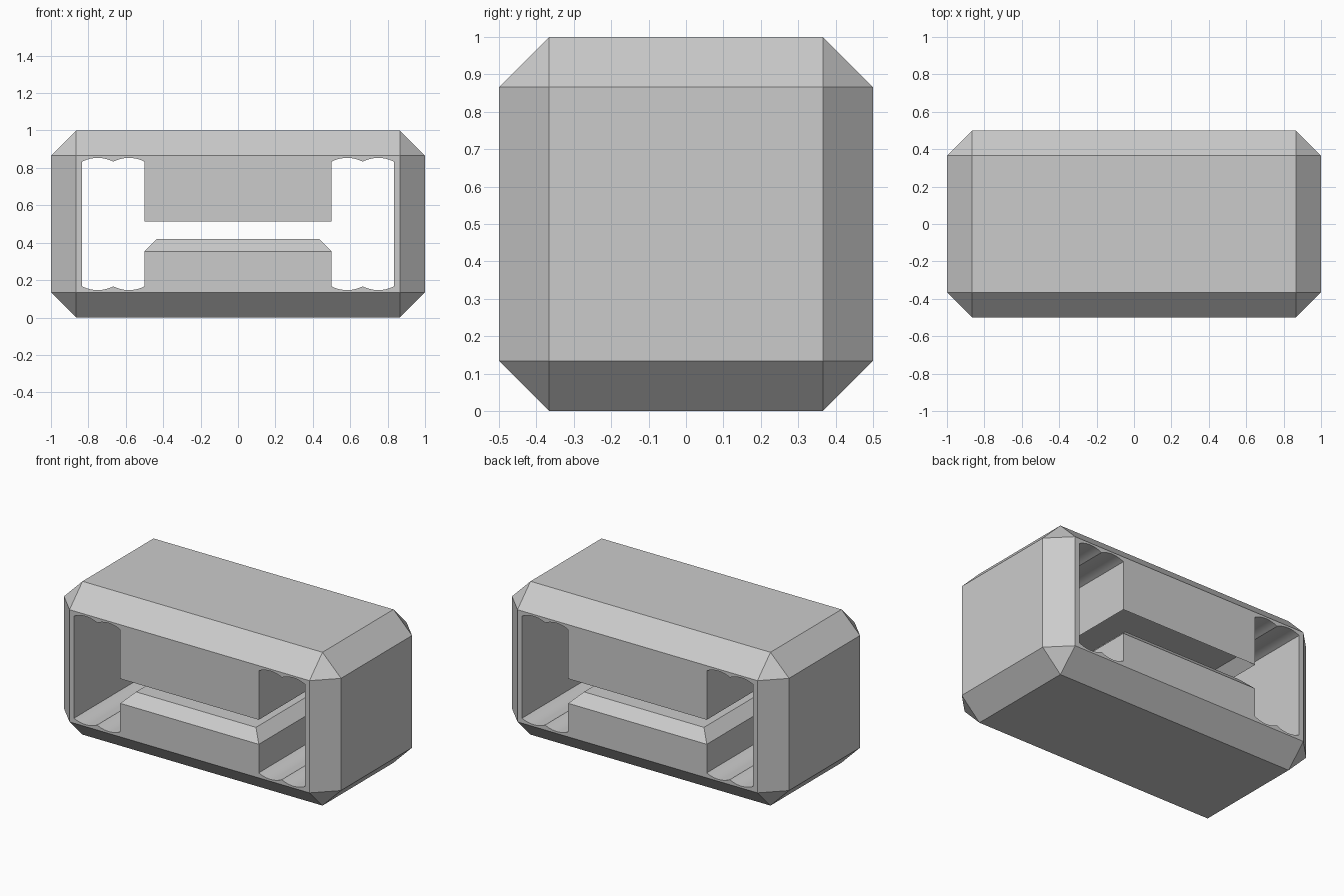
import bpy, bmesh, math

if "Cube" in bpy.data.objects:
    bpy.data.objects.remove(bpy.data.objects["Cube"], do_unlink=True)

WALL = 1 / 6            # wall thickness
CHAMFER = 0.134         # outer edge cut
TIP = 0.067             # block edge cut
HALF_GAP = 0.08
DIP = 0.02              # groove depth

grey = bpy.data.materials.new("plain_grey")
grey.use_nodes = True
grey.diffuse_color = (0.6, 0.6, 0.6, 1)
grey.node_tree.nodes["Principled BSDF"].inputs["Base Color"].default_value = grey.diffuse_color


def finish(name, bm):
    bmesh.ops.recalc_face_normals(bm, faces=bm.faces)
    mesh = bpy.data.meshes.new(name)
    bm.to_mesh(mesh)
    bm.free()
    mesh.materials.append(grey)
    obj = bpy.data.objects.new(name, mesh)
    bpy.context.collection.objects.link(obj)
    return obj


def box(x0, x1, y0, y1, z0, z1):
    bm = bmesh.new()
    bmesh.ops.create_cube(bm, size=1)
    for v in bm.verts:
        v.co = (x1 if v.co.x > 0 else x0,
                y1 if v.co.y > 0 else y0,
                z1 if v.co.z > 0 else z0)
    return bm


def bevel(bm, edges, width):
    bmesh.ops.bevel(bm, geom=edges, offset=width, offset_type='OFFSET',
                    segments=1, affect='EDGES')


# Outer shell with every edge chamfered
bm = box(-1, 1, -0.5, 0.5, 0, 1)
bevel(bm, bm.edges[:], CHAMFER)
frame = finish("frame", bm)

# Opening outline: flat in the middle, two round grooves at each end
half = 1 - WALL
groove = (half - 0.5) / 2
radius = (groove ** 2 / 4 + DIP ** 2) / (2 * DIP)
steps = 12


def arc(start):
    points = []
    for i in range(steps):
        dx = groove * (i / steps - 0.5)
        points.append((start + groove * i / steps,
                       WALL - DIP + radius - math.sqrt(radius ** 2 - dx ** 2)))
    return points


floor = (arc(-half) + arc(-half + groove) + [(-0.5, WALL)]
         + arc(0.5) + arc(0.5 + groove) + [(half, WALL)])
outline = floor + [(x, 1 - z) for x, z in reversed(floor)]

bm = bmesh.new()
face = bm.faces.new([bm.verts.new((x, -0.7, z)) for x, z in outline])
grown = bmesh.ops.extrude_face_region(bm, geom=[face])
bmesh.ops.translate(bm, vec=(0, 1.4, 0),
                    verts=[g for g in grown["geom"] if isinstance(g, bmesh.types.BMVert)])
cutter = finish("opening_cutter", bm)
cutter.hide_render = True

cut = frame.modifiers.new("opening", 'BOOLEAN')
cut.operation = 'DIFFERENCE'
cut.solver = 'EXACT'
cut.object = cutter
bpy.context.view_layer.objects.active = frame
frame.select_set(True)
bpy.ops.object.modifier_apply(modifier=cut.name)
bpy.data.objects.remove(cutter, do_unlink=True)
bpy.ops.object.shade_smooth_by_angle(angle=math.radians(20))

# Two facing blocks, chamfered around their tips
for name, base, tip in (("lower_block", WALL, 0.5 - HALF_GAP),
                        ("upper_block", 1 - WALL, 0.5 + HALF_GAP)):
    bm = box(-0.5, 0.5, -0.5, 0.5, base, tip)
    rim = [e for e in bm.edges if all(abs(v.co.z - tip) < 0.001 for v in e.verts)]
    bevel(bm, rim, TIP)
    finish(name, bm)
